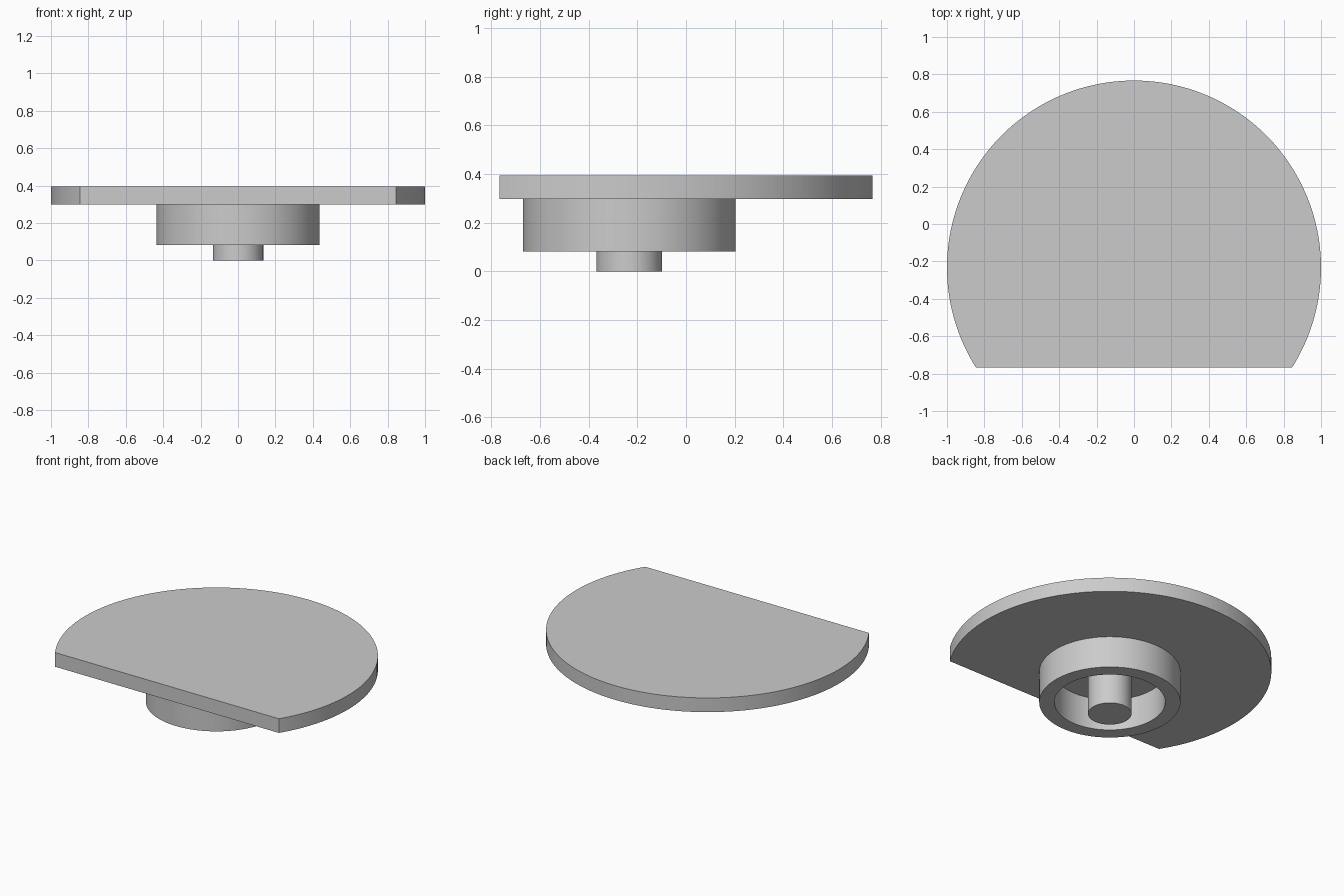
import bpy
import bmesh
import math
from mathutils import Vector

AXIS_Y = -0.233      # shared centre line of all round parts
FLAT_Y = -0.767      # straight front edge of the plate
PLATE_TOP, PLATE_BASE, SLEEVE_BASE = 0.395, 0.298, 0.082

cube = bpy.data.objects.get("Cube")
if cube:
    bpy.data.objects.remove(cube, do_unlink=True)

# Single plain grey material
grey = bpy.data.materials.new("plain_grey")
grey.use_nodes = True
colour = (0.6, 0.6, 0.6, 1)
grey.diffuse_color = colour
grey.node_tree.nodes["Principled BSDF"].inputs["Base Color"].default_value = colour


def turned_part(name, profile, steps=128, flat_y=None):
    """Spin a (radius, height) profile about the shared axis, with an optional flat cut."""
    bm = bmesh.new()
    verts = [bm.verts.new((r, AXIS_Y, z)) for r, z in profile]
    edges = [bm.edges.new(pair) for pair in zip(verts, verts[1:])]
    bmesh.ops.spin(bm, geom=verts + edges, cent=(0, AXIS_Y, 0), axis=(0, 0, 1),
                   angle=math.tau, steps=steps, use_duplicate=False)
    bmesh.ops.remove_doubles(bm, verts=bm.verts, dist=0.0001)
    if flat_y is not None:
        cut = bmesh.ops.bisect_plane(bm, geom=bm.verts[:] + bm.edges[:] + bm.faces[:],
                                     plane_co=Vector((0, flat_y, 0)),
                                     plane_no=Vector((0, -1, 0)), clear_outer=True)
        rim = [e for e in cut["geom_cut"] if isinstance(e, bmesh.types.BMEdge)]
        bmesh.ops.holes_fill(bm, edges=rim, sides=0)
    bmesh.ops.recalc_face_normals(bm, faces=bm.faces)
    mesh = bpy.data.meshes.new(name)
    bm.to_mesh(mesh)
    bm.free()
    mesh.materials.append(grey)
    obj = bpy.data.objects.new(name, mesh)
    bpy.context.collection.objects.link(obj)
    bpy.ops.object.select_all(action="DESELECT")
    obj.select_set(True)
    bpy.context.view_layer.objects.active = obj
    bpy.ops.object.shade_smooth_by_angle(angle=math.radians(30))
    return obj


# Round plate with a straight front edge
turned_part("plate", [(0, PLATE_BASE), (1, PLATE_BASE), (1, PLATE_TOP), (0, PLATE_TOP)],
            flat_y=FLAT_Y)

# Hollow sleeve under the plate, open at the bottom
outer, inner = 0.437, 0.343
turned_part("sleeve", [(outer, PLATE_BASE), (outer, SLEEVE_BASE), (inner, SLEEVE_BASE),
                       (inner, PLATE_BASE), (outer, PLATE_BASE)])

# Centre pin reaching below the sleeve
pin = 0.135
turned_part("centre_pin", [(0, 0), (pin, 0), (pin, PLATE_BASE), (0, PLATE_BASE)])
